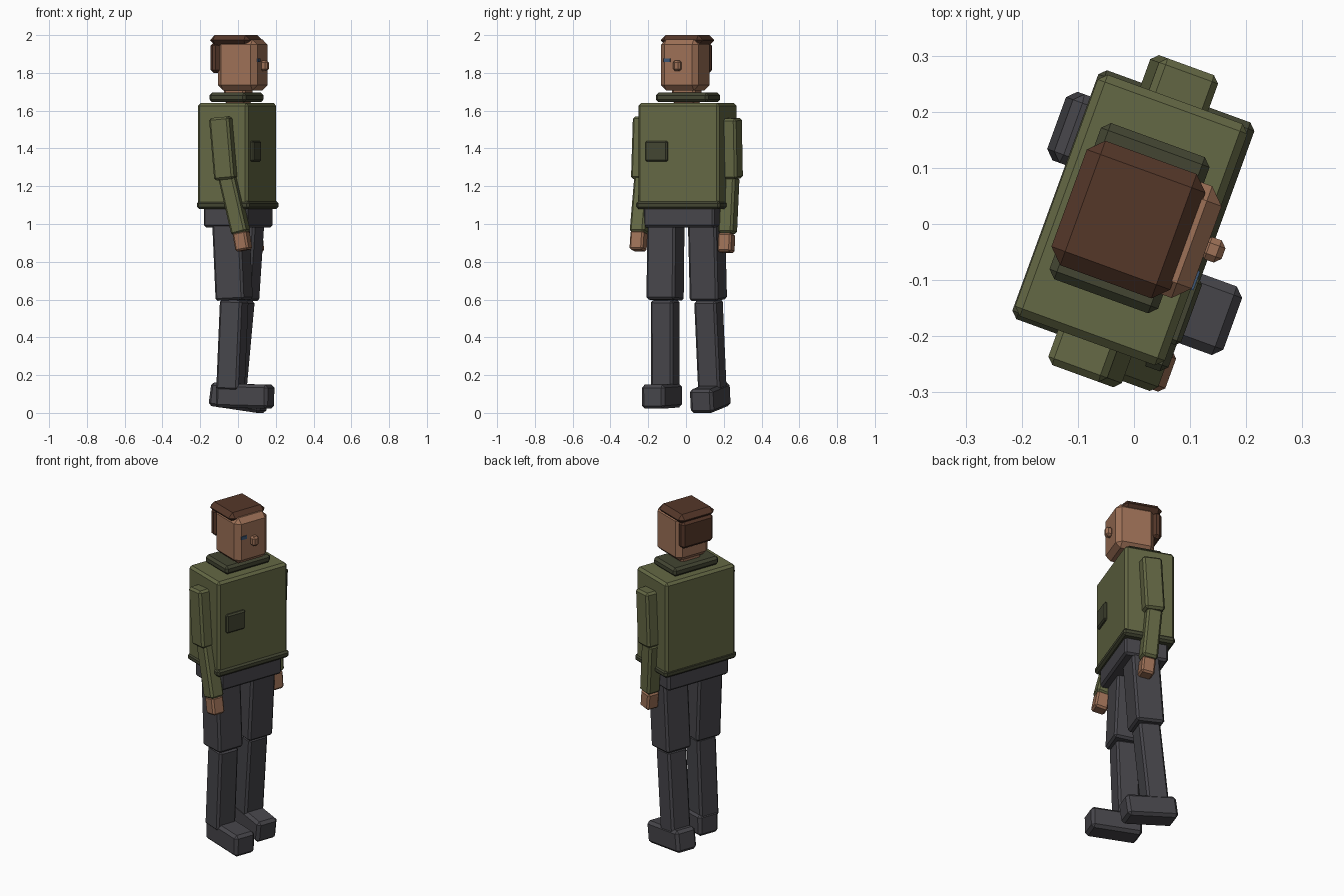
import bpy, bmesh, math
from mathutils import Matrix, Vector

if "Cube" in bpy.data.objects:
    bpy.data.objects.remove(bpy.data.objects["Cube"])

# The figure is built facing local +x (left side = +y) and turned as a whole
TURN = Matrix.Rotation(math.radians(-20), 4, 'Z')


def material(name, rgb):
    m = bpy.data.materials.new(name)
    m.diffuse_color = (*rgb, 1)
    m.use_nodes = True
    m.node_tree.nodes["Principled BSDF"].inputs["Base Color"].default_value = m.diffuse_color
    return m


OLIVE = material("olive_jacket", (0.127, 0.138, 0.058))
DARK = material("dark_olive_trim", (0.056, 0.060, 0.032))
GREY = material("charcoal_trousers", (0.063, 0.061, 0.070))
SKIN = material("skin", (0.340, 0.165, 0.095))
HAIR = material("brown_hair", (0.090, 0.038, 0.022))
BLUE = material("eye_blue", (0.045, 0.09, 0.17))


def box(name, centre, size, mat, bevel=0.012, rot=None):
    """Chamfered block; rot is an optional 4x4 rotation in the figure's frame."""
    mesh = bpy.data.meshes.new(name)
    bm = bmesh.new()
    bmesh.ops.create_cube(bm, size=1)
    bmesh.ops.scale(bm, vec=size, verts=bm.verts)
    if bevel:
        bmesh.ops.bevel(bm, geom=bm.edges[:], offset=bevel, segments=1,
                        affect='EDGES', profile=0.5)
    bm.to_mesh(mesh)
    bm.free()
    mesh.materials.append(mat)
    ob = bpy.data.objects.new(name, mesh)
    bpy.context.collection.objects.link(ob)
    ob.matrix_world = TURN @ Matrix.Translation(centre) @ (rot or Matrix.Identity(4))
    return ob


def limb(name, top, bottom, depth, width, mat, bevel=0.012):
    """Block whose long axis runs from bottom to top."""
    a, b = Vector(top), Vector(bottom)
    axis = a - b
    rot = Vector((0, 0, 1)).rotation_difference(axis).to_matrix().to_4x4()
    return box(name, (a + b) / 2, (depth, width, axis.length), mat, bevel, rot)


# Torso, hem, chest pocket, collar
box("jacket_torso", (-0.007, 0.005, 1.37), (0.284, 0.458, 0.54), OLIVE, 0.014)
box("jacket_hem", (-0.003, 0.005, 1.10), (0.296, 0.472, 0.042), DARK, 0.012)
box("chest_pocket", (0.138, -0.115, 1.385), (0.026, 0.125, 0.11), DARK, 0.008)
box("collar", (-0.011, 0.007, 1.67), (0.206, 0.296, 0.05), DARK, 0.014)

# Head
box("neck", (0.0, 0.005, 1.69), (0.12, 0.13, 0.10), SKIN, 0.012)
box("head", (0.025, 0.005, 1.842), (0.222, 0.212, 0.27), SKIN, 0.028)
box("nose", (0.148, 0.005, 1.838), (0.04, 0.042, 0.056), SKIN, 0.011)
box("eye", (0.137, -0.057, 1.867), (0.006, 0.036, 0.02), BLUE, 0)
box("hair_top", (-0.012, 0.004, 1.973), (0.225, 0.236, 0.055), HAIR, 0.026)
box("hair_back", (-0.098, 0.004, 1.88), (0.05, 0.208, 0.16), HAIR, 0.016)

# Arms: shoulder, elbow, wrist and fingertip points per side
arms = {
    "right": ((-0.008, -0.234, 1.565), (0.022, -0.234, 1.235),
              (0.026, -0.228, 1.25), (0.10, -0.228, 0.95),
              (0.099, -0.228, 0.96), (0.117, -0.228, 0.86)),
    "left": ((0.0, 0.246, 1.56), (-0.018, 0.246, 1.24),
             (-0.022, 0.240, 1.25), (0.004, 0.235, 0.95),
             (0.006, 0.231, 0.95), (0.016, 0.231, 0.85)),
}
for side, (s, e, e2, w, h, t) in arms.items():
    limb(side + "_upper_arm", s, e, 0.112, 0.104, OLIVE)
    limb(side + "_forearm", e2, w, 0.088, 0.084, OLIVE)
    limb(side + "_hand", h, t, 0.076, 0.076, SKIN, 0.01)

# Hips and legs: hip, knee and ankle points per side
box("hips", (0, 0.003, 1.04), (0.25, 0.40, 0.115), GREY, 0.012)
legs = {
    "right": ((0.0, -0.113, 1.02), (0.019, -0.111, 0.597), (0.0, -0.117, 0.12)),
    "left": ((0.002, 0.116, 1.02), (-0.028, 0.116, 0.597), (-0.076, 0.121, 0.12)),
}
for side, (hip, knee, ankle) in legs.items():
    limb(side + "_thigh", hip, knee, 0.16, 0.16, GREY)
    limb(side + "_shin", knee, ankle, 0.124, 0.124, GREY)

# Boots: the rear one tips onto its toe
for side, centre, pitch in (("right", (0.079, -0.107, 0.089), 1.5),
                            ("left", (-0.040, 0.122, 0.081), 8)):
    box(side + "_boot", centre, (0.292, 0.13, 0.127), GREY, 0.016,
        Matrix.Rotation(math.radians(pitch), 4, 'Y'))
